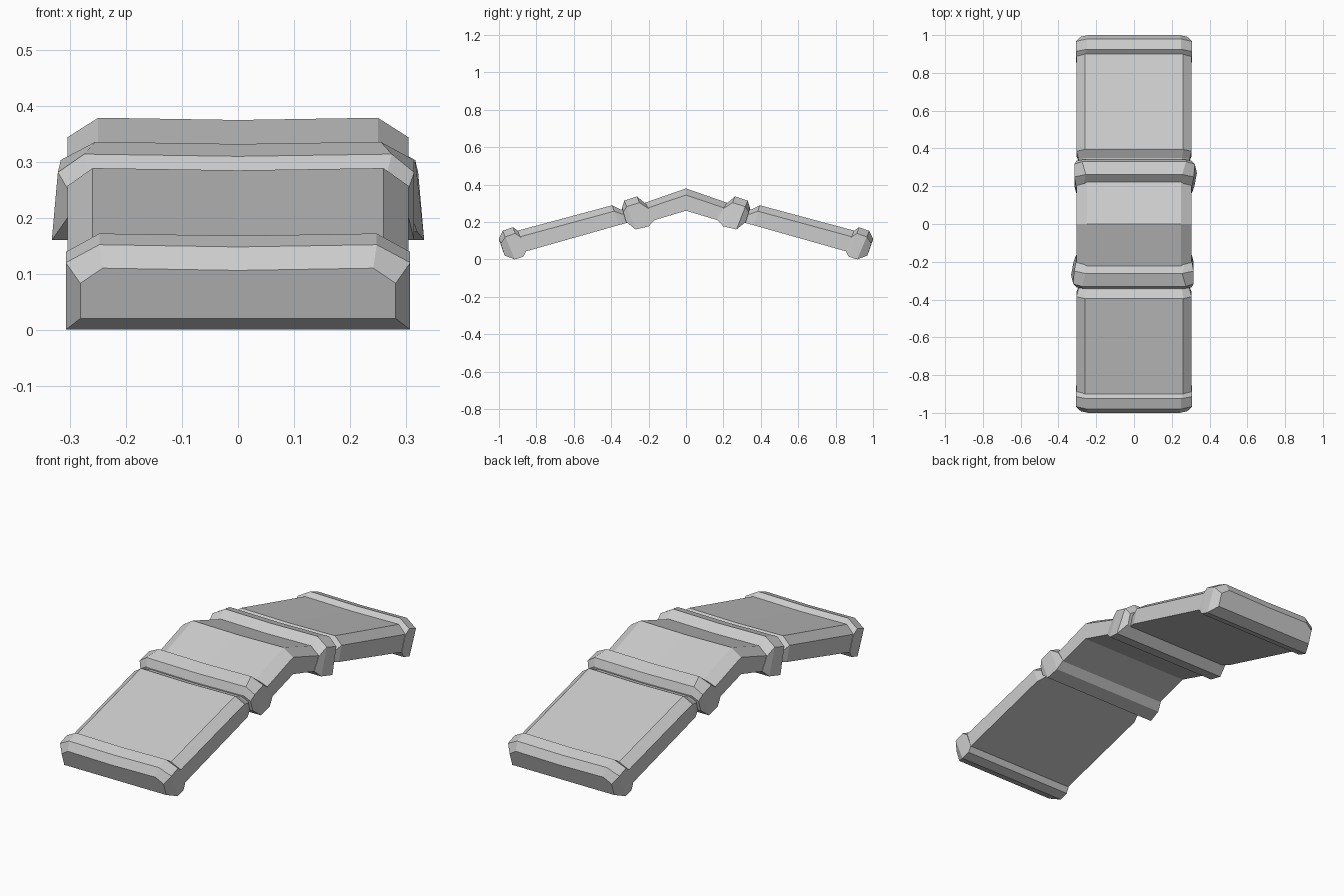
import bpy, bmesh
from mathutils import Matrix


def loft(name, stations, turn=False):
    """Loft chamfered sections. Station: top y,z, bottom y,z, half width, chamfer, flare on one side."""
    bm = bmesh.new()
    rings = []
    for ty, tz, by, bz, w, c, flare in stations:
        length = ((ty - by) ** 2 + (tz - bz) ** 2) ** 0.5
        f = min(0.035, 0.3 * length) / length
        my, mz = ty + (by - ty) * f, tz + (bz - tz) * f
        pts = [(-w, by, bz), (-w, my, mz), (c - w, ty, tz), (0, ty, tz - 0.004),
               (w - c, ty, tz), (w + flare * 0.4, my, mz), (w + flare, by, bz)]
        rings.append([bm.verts.new(p) for p in pts])
    for a, b in zip(rings, rings[1:]):
        n = len(a)
        for i in range(n):
            j = (i + 1) % n
            bm.faces.new((a[i], a[j], b[j], b[i]))
    bm.faces.new(rings[0])
    bm.faces.new(rings[-1][::-1])
    if turn:
        bm.transform(Matrix.Rotation(3.14159265, 4, 'Z'))
    bmesh.ops.recalc_face_normals(bm, faces=bm.faces)
    me = bpy.data.meshes.new(name)
    bm.to_mesh(me)
    bm.free()
    ob = bpy.data.objects.new(name, me)
    bpy.context.collection.objects.link(ob)
    return ob


# Raised centre slab, bent at the ridge
loft("centre_slab", [
    (-0.25, 0.292, -0.19, 0.203, 0.305, 0.055, 0),
    (0, 0.379, 0, 0.26, 0.305, 0.055, 0),
    (0.25, 0.292, 0.19, 0.203, 0.305, 0.055, 0)])

# Each half is the other turned half way round
for side, turn in (("back", False), ("front", True)):
    # Collar over the joint, flared on one side
    loft(side + "_joint_collar", [
        (0.215, 0.297, 0.165, 0.212, 0.307, 0.04, 0),
        (0.262, 0.336, 0.20, 0.176, 0.315, 0.06, 0.005),
        (0.33, 0.314, 0.27, 0.16, 0.315, 0.04, 0.018),
        (0.342, 0.275, 0.32, 0.20, 0.305, 0.04, 0)], turn)
    # Sloping panel with a tapered neck
    loft(side + "_panel", [
        (0.325, 0.265, 0.31, 0.197, 0.285, 0.04, 0),
        (0.35, 0.266, 0.335, 0.19, 0.295, 0.04, 0),
        (0.395, 0.289, 0.36, 0.183, 0.305, 0.045, 0),
        (0.92, 0.148, 0.88, 0.036, 0.305, 0.045, 0)], turn)
    # Thick lip at the outer end
    loft(side + "_end_lip", [
        (0.895, 0.15, 0.855, 0.042, 0.307, 0.045, 0),
        (0.925, 0.172, 0.87, 0.014, 0.308, 0.06, 0),
        (0.98, 0.152, 0.915, 0.0, 0.308, 0.06, 0),
        (1.0, 0.11, 0.97, 0.02, 0.282, 0.04, 0)], turn)
